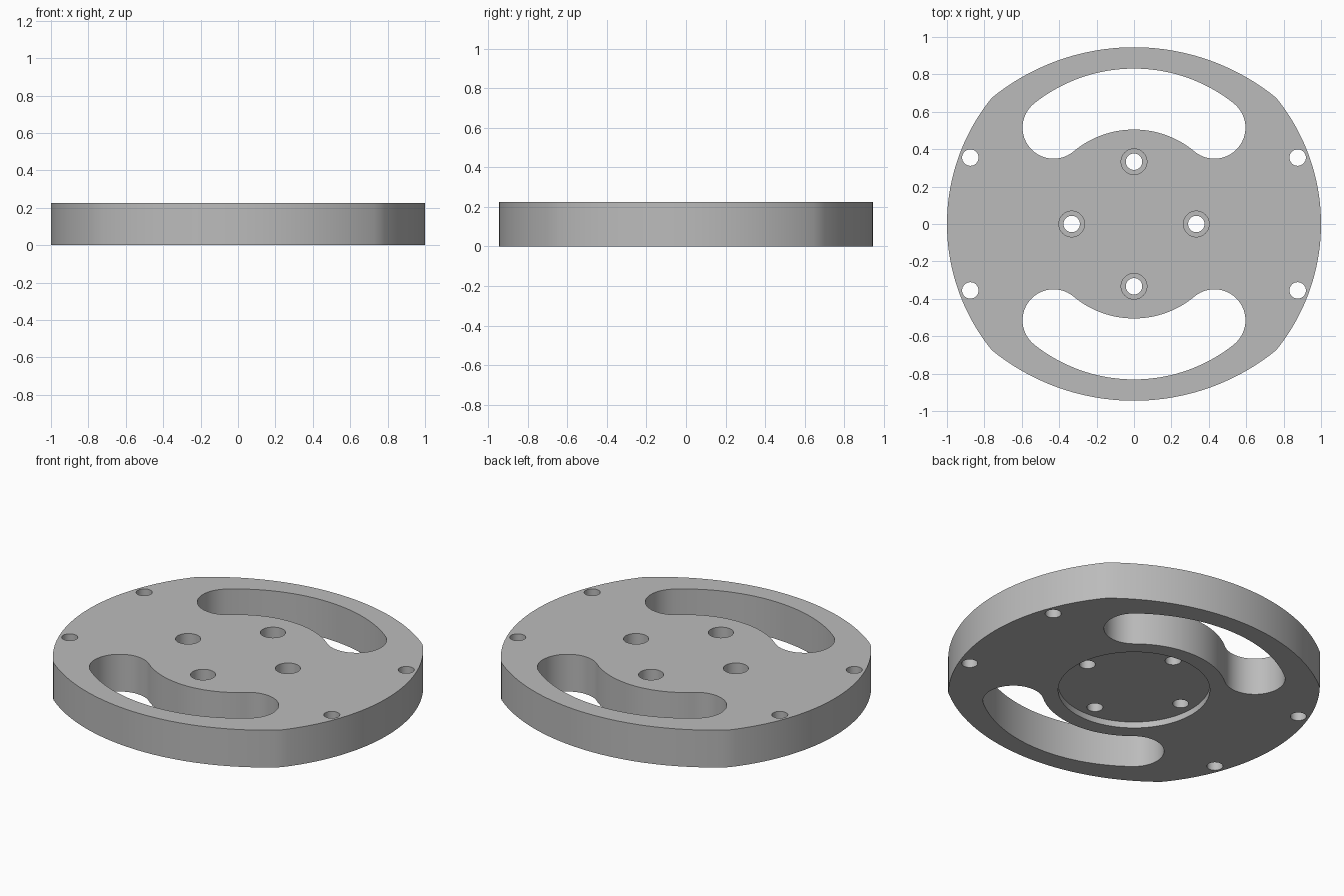
import bpy, bmesh
from math import atan2, cos, sin, pi, hypot, radians

HEIGHT = 0.225

cube = bpy.data.objects.get("Cube")
if cube:
    bpy.data.objects.remove(cube, do_unlink=True)

metal = bpy.data.materials.new("grey metal")
metal.use_nodes = True
grey = (0.5, 0.5, 0.5, 1)
metal.diffuse_color = grey
metal.node_tree.nodes["Principled BSDF"].inputs["Base Color"].default_value = grey


def arc(cx, cy, r, start, end, n):
    """Points along an arc, both ends included."""
    steps = [start + (end - start) * i / n for i in range(n + 1)]
    return [(cx + r * cos(a), cy + r * sin(a)) for a in steps]


def prism(name, points, z0, z1):
    """Solid made by raising a closed outline from z0 to z1."""
    bm = bmesh.new()
    base = bm.faces.new([bm.verts.new((x, y, z0)) for x, y in points])
    top = bmesh.ops.extrude_face_region(bm, geom=[base])["geom"]
    verts = [v for v in top if isinstance(v, bmesh.types.BMVert)]
    bmesh.ops.translate(bm, verts=verts, vec=(0, 0, z1 - z0))
    bmesh.ops.remove_doubles(bm, verts=bm.verts, dist=1e-4)
    bmesh.ops.recalc_face_normals(bm, faces=bm.faces)
    mesh = bpy.data.meshes.new(name)
    bm.to_mesh(mesh)
    bm.free()
    mesh.materials.append(metal)
    obj = bpy.data.objects.new(name, mesh)
    bpy.context.collection.objects.link(obj)
    return obj


def cut(target, points, z0=-0.1, z1=HEIGHT + 0.1):
    """Cut a prism out of the target."""
    cutter = prism("cutter", points, z0, z1)
    cutter.hide_render = True
    bpy.context.view_layer.objects.active = target
    mod = target.modifiers.new("cut", "BOOLEAN")
    mod.operation, mod.solver, mod.object = "DIFFERENCE", "EXACT", cutter
    bpy.ops.object.modifier_apply(modifier=mod.name)
    bpy.data.objects.remove(cutter, do_unlink=True)


def disc(x, y, r, n):
    return arc(x, y, r, 0, 2 * pi, n)[:-1]


# Plate outline: four shallow arcs meeting at blunt corners
corner_x, corner_y = 0.76, 0.675


def bulge(half_chord, inner, outer, direction):
    """Arc across one side, centred on the direction angle."""
    rise = outer - inner
    r = (rise ** 2 + half_chord ** 2) / (2 * rise)
    c = outer - r
    half = atan2(half_chord, inner - c)
    return arc(c * cos(direction), c * sin(direction), r,
               direction - half, direction + half, 40)[:-1]


outline = []
for i in range(4):
    if i % 2 == 0:
        outline += bulge(corner_y, corner_x, 1.0, i * pi / 2)
    else:
        outline += bulge(corner_x, corner_y, 0.945, i * pi / 2)
plate = prism("flange_plate", outline, 0, HEIGHT)

# Curved slots with rounded ends, front and back
end_x, end_y, hub_r = 0.43, 0.515, 0.505
end_r = hypot(end_x, end_y) - hub_r
outer_y = -0.026
outer_r = hypot(end_x, end_y - outer_y) + end_r
inner_a = atan2(end_y, end_x)
outer_a = atan2(end_y - outer_y, end_x)
right_end = arc(end_x, end_y, end_r, inner_a + pi, outer_a + 2 * pi, 28)
slot = arc(0, 0, hub_r, pi - inner_a, inner_a, 32)[:-1] + right_end
slot += arc(0, outer_y, outer_r, outer_a, pi - outer_a, 40)[1:-1]
slot += [(-x, y) for x, y in reversed(right_end)][:-1]
for side in (1, -1):
    cut(plate, [(x, side * y) for x, y in slot])

# Shallow round recess underneath
cut(plate, disc(0, 0, 0.415, 96), -0.1, 0.037)

# Four counterbored bolt holes around the hub
for i in range(4):
    x, y = 0.333 * cos(i * pi / 2), 0.333 * sin(i * pi / 2)
    cut(plate, disc(x, y, 0.044, 32))
    cut(plate, disc(x, y, 0.069, 32), 0.11)

# Four plain holes near the left and right rims
for sx in (1, -1):
    for sy in (1, -1):
        cut(plate, disc(sx * 0.875, sy * 0.355, 0.044, 32))

bpy.ops.object.select_all(action="DESELECT")
plate.select_set(True)
bpy.context.view_layer.objects.active = plate
bpy.ops.object.shade_smooth_by_angle(angle=radians(30))
